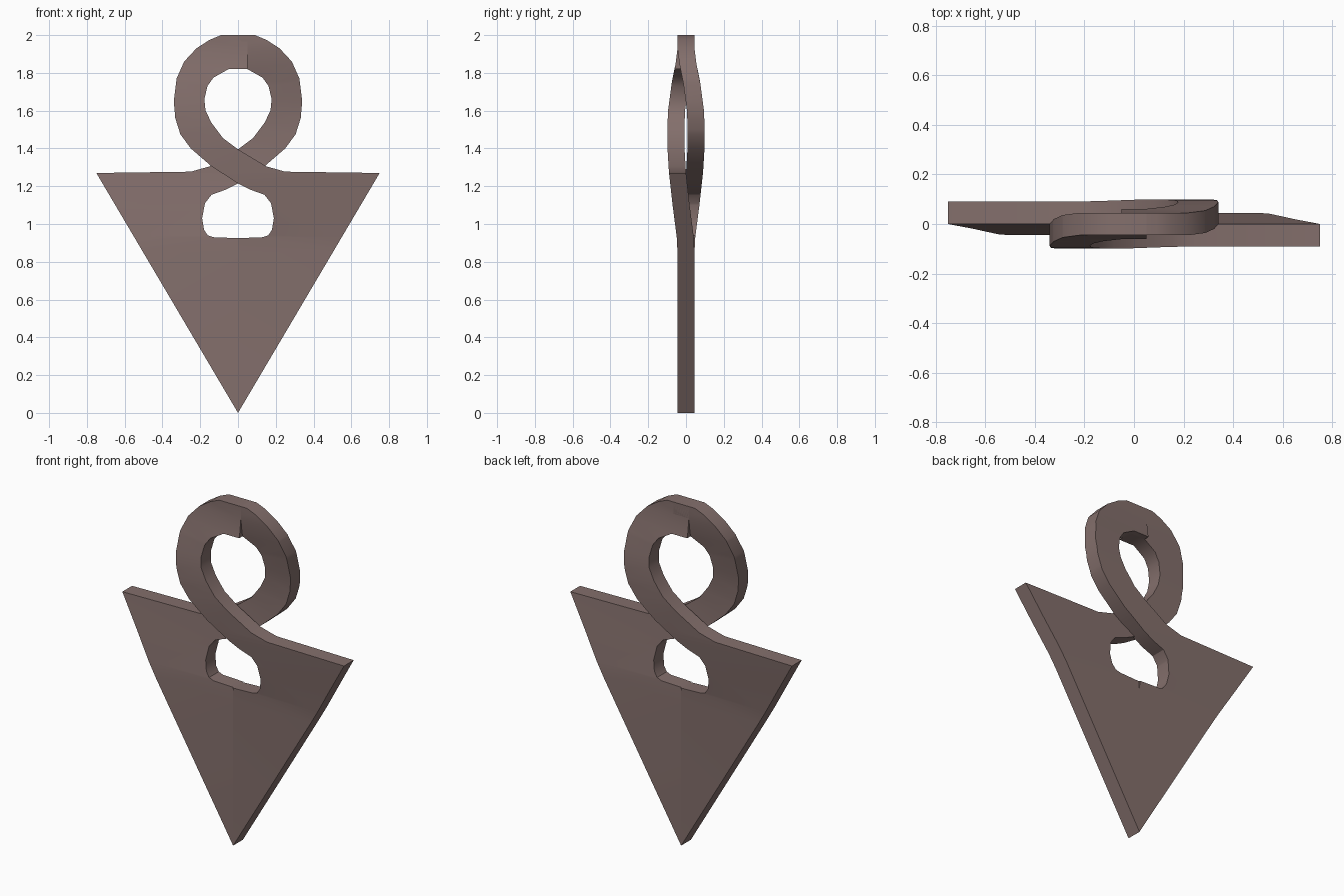
import bpy, bmesh, math
from mathutils import Matrix

if "Cube" in bpy.data.objects:
    bpy.data.objects.remove(bpy.data.objects["Cube"])

THICK = 0.09

# outline (x, z) of the half that passes in front at the crossing
OUTLINE = [
    (0.05, 2.0), (-0.09, 2.0), (-0.15, 1.975), (-0.22, 1.93), (-0.285, 1.86),
    (-0.325, 1.77), (-0.34, 1.65), (-0.332, 1.56), (-0.305, 1.475),
    (-0.25, 1.4), (-0.14, 1.305), (0, 1.215), (0.07, 1.18), (0.14, 1.155),
    (0.175, 1.11), (0.19, 1.03), (0.18, 0.97), (0.16, 0.94), (0.13, 0.93),
    (0, 0.925), (0, 0), (0.75, 1.27), (0.25, 1.277), (0.15, 1.305),
    (0, 1.395), (-0.08, 1.455), (-0.14, 1.535), (-0.172, 1.6),
    (-0.178, 1.66), (-0.162, 1.73), (-0.13, 1.775), (-0.05, 1.82), (0.05, 1.82)]

# forward bend (z, y of sheet centre)
BEND = [(0, 0), (0.85, 0), (0.93, -0.004), (1.1, -0.026), (1.27, -0.045),
        (1.4, -0.053), (1.5, -0.054), (1.6, -0.05), (1.75, -0.03),
        (1.85, -0.01), (1.93, 0), (2.0, 0)]


def bend(z):
    for (z0, y0), (z1, y1) in zip(BEND, BEND[1:]):
        if z <= z1:
            return y0 + (y1 - y0) * (z - z0) / (z1 - z0)
    return 0.0


def make_half(name, angle, mat):
    bm = bmesh.new()
    bm.faces.new([bm.verts.new((x, 0, z)) for x, z in OUTLINE])
    # cut at every bend line so the sheet can curve
    for z, _ in BEND[1:-1]:
        bmesh.ops.bisect_plane(bm, geom=bm.verts[:] + bm.edges[:] + bm.faces[:],
                               dist=1e-5, plane_co=(0, 0, z), plane_no=(0, 0, 1))
    bmesh.ops.triangulate(bm, faces=bm.faces[:])
    for v in bm.verts:
        v.co.y = bend(v.co.z) - THICK / 2
    # thickness towards the back
    ext = bmesh.ops.extrude_face_region(bm, geom=bm.faces[:], use_keep_orig=True)
    moved = [g for g in ext["geom"] if isinstance(g, bmesh.types.BMVert)]
    bmesh.ops.translate(bm, verts=moved, vec=(0, THICK, 0))
    bmesh.ops.recalc_face_normals(bm, faces=bm.faces[:])
    bmesh.ops.transform(bm, matrix=Matrix.Rotation(angle, 4, 'Z'), verts=bm.verts[:])
    me = bpy.data.meshes.new(name)
    bm.to_mesh(me)
    bm.free()
    me.materials.append(mat)
    ob = bpy.data.objects.new(name, me)
    bpy.context.collection.objects.link(ob)
    bpy.context.view_layer.objects.active = ob
    bpy.ops.object.select_all(action='DESELECT')
    ob.select_set(True)
    bpy.ops.object.shade_smooth_by_angle(angle=math.radians(30))
    return ob


mat = bpy.data.materials.new("brown_metal")
mat.diffuse_color = (0.23, 0.16, 0.15, 1)
mat.use_nodes = True
mat.node_tree.nodes["Principled BSDF"].inputs["Base Color"].default_value = mat.diffuse_color

# two identical halves, turned half a circle about the upright axis
make_half("front_strand", 0, mat)
make_half("back_strand", math.pi, mat)
